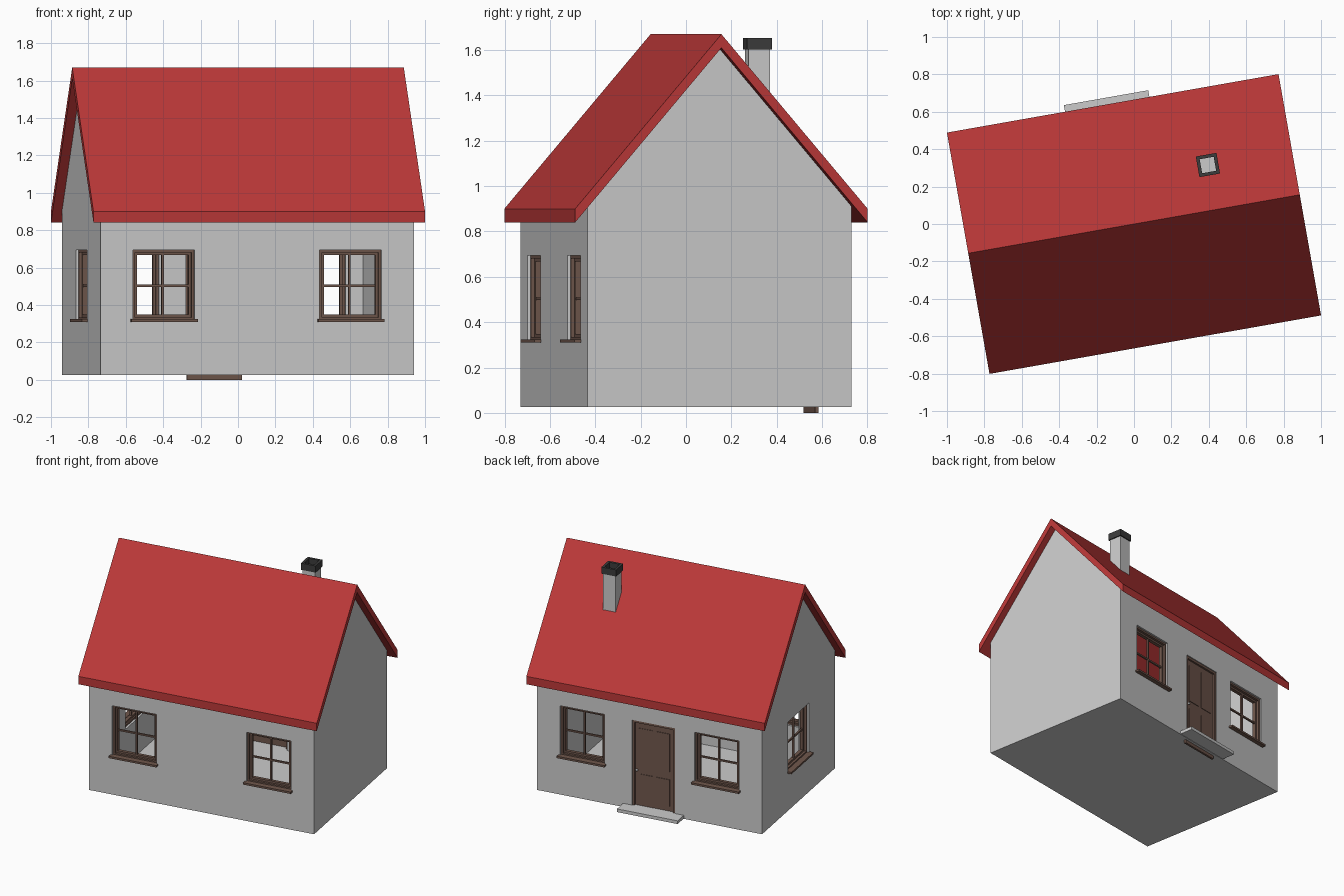
import bpy, bmesh
from math import radians
from mathutils import Matrix

if "Cube" in bpy.data.objects:
    bpy.data.objects.remove(bpy.data.objects["Cube"])

L, W = 0.85, 0.591            # half length and half depth of the walls
T = 0.08                      # wall thickness
BASE = 0.025
WIN_W, WIN_Z0, WIN_Z1 = 0.335, 0.32, 0.695
DOOR_X, DOOR_W = -0.03, 0.325


def material(name, rgb):
    m = bpy.data.materials.new(name)
    m.diffuse_color = (*rgb, 1)
    m.use_nodes = True
    m.node_tree.nodes["Principled BSDF"].inputs["Base Color"].default_value = m.diffuse_color
    return m


RED = material("roof_red", (0.5, 0.04, 0.04))
BROWN = material("wood_brown", (0.16, 0.095, 0.072))
DARK = material("dark_cap", (0.045, 0.045, 0.045))


def finish(name, bm, mat=None, matrix=None):
    bmesh.ops.recalc_face_normals(bm, faces=bm.faces)
    me = bpy.data.meshes.new(name)
    bm.to_mesh(me)
    bm.free()
    if matrix:
        me.transform(matrix)
    if mat:
        me.materials.append(mat)
    ob = bpy.data.objects.new(name, me)
    bpy.context.collection.objects.link(ob)
    return ob


def boxes(name, spans, mat=None, matrix=None):
    """One object from several (x0, x1, y0, y1, z0, z1) boxes."""
    bm = bmesh.new()
    for x0, x1, y0, y1, z0, z1 in spans:
        m = Matrix.Translation(((x0 + x1) / 2, (y0 + y1) / 2, (z0 + z1) / 2))
        bmesh.ops.create_cube(bm, size=1, matrix=m @ Matrix.Diagonal((x1 - x0, y1 - y0, z1 - z0, 1)))
    return finish(name, bm, mat, matrix)


def prism(name, profile, half, mat=None):
    """Extrude a y-z profile along x."""
    bm = bmesh.new()
    f = bm.faces.new([bm.verts.new((-half, y, z)) for y, z in profile])
    ext = bmesh.ops.extrude_face_region(bm, geom=[f])["geom"]
    bmesh.ops.translate(bm, vec=(2 * half, 0, 0),
                        verts=[g for g in ext if isinstance(g, bmesh.types.BMVert)])
    return finish(name, bm, mat)


def cut(ob, cutter):
    cutter.hide_render = True
    mod = ob.modifiers.new("cut", "BOOLEAN")
    mod.operation, mod.solver, mod.object = "DIFFERENCE", "EXACT", cutter
    bpy.context.view_layer.objects.active = ob
    bpy.ops.object.modifier_apply(modifier=mod.name)
    bpy.data.objects.remove(cutter)


# Gabled wall shell, open to the roof
walls = prism("walls", [(-W, BASE), (W, BASE), (W, 0.912), (0, 1.607), (-W, 0.912)], L)
cut(walls, boxes("room_cutter", [(T - L, L - T, T - W, W - T, 0.05, 2)]))

# Roof with vertical eaves
prism("roof", [(-0.655, 0.84), (-0.655, 0.9), (0, 1.67), (0.655, 0.9), (0.655, 0.84), (0, 1.61)],
      0.9, RED)

# Windows: origin on outer wall face, +y pointing inwards
places = [("front_left", -0.507, -W, 0), ("front_right", 0.507, -W, 0),
          ("back_left", -0.507, W, 180), ("back_right", 0.507, W, 180),
          ("side", -L, 0, -90)]
h = WIN_W / 2
zm = 0.503


def ring(w, z0, z1, t, y0, y1):
    return [(-w, -w + t, y0, y1, z0, z1), (w - t, w, y0, y1, z0, z1),
            (t - w, w - t, y0, y1, z0, z0 + t), (t - w, w - t, y0, y1, z1 - t, z1)]


for tag, x, y, deg in places:
    m = Matrix.Translation((x, y, 0)) @ Matrix.Rotation(radians(deg), 4, "Z")
    cut(walls, boxes("window_cutter", [(-h, h, -0.1, T + 0.05, WIN_Z0, WIN_Z1)], None, m))
    boxes(tag + "_window_frame",
          ring(h, WIN_Z0, WIN_Z1, 0.014, 0.013, 0.065)
          + ring(h - 0.014, WIN_Z0 + 0.014, WIN_Z1 - 0.014, 0.014, 0.03, 0.055)
          + [(-0.006, 0.006, 0.032, 0.048, WIN_Z0 + 0.02, WIN_Z1 - 0.02),
             (0.02 - h, h - 0.02, 0.034, 0.046, zm - 0.006, zm + 0.006)], BROWN, m)
    boxes(tag + "_window_sill", [(-0.18, 0.18, -0.03, 0.02, 0.31, 0.324)], BROWN, m)

# Door with frame, raised panels, knob and step, on the back wall
m = Matrix.Translation((DOOR_X, W, 0)) @ Matrix.Rotation(radians(180), 4, "Z")
d = DOOR_W / 2
cut(walls, boxes("door_cutter", [(-d, d, -0.1, T + 0.05, 0.05, WIN_Z1)], None, m))
boxes("door_frame", [(-d, -d + 0.018, 0.006, 0.06, 0.05, WIN_Z1),
                     (d - 0.018, d, 0.006, 0.06, 0.05, WIN_Z1),
                     (0.018 - d, d - 0.018, 0.006, 0.06, WIN_Z1 - 0.018, WIN_Z1)], BROWN, m)
boxes("door_leaf", [(-0.15, 0.15, 0.019, 0.034, 0, 0.685)], BROWN, m)
boxes("door_panels", [(sx - 0.05, sx + 0.05, 0.015, 0.021, z0, z1)
                      for sx in (-0.065, 0.065) for z0, z1 in ((0.09, 0.29), (0.35, 0.635))], BROWN, m)
bm = bmesh.new()
bmesh.ops.create_uvsphere(bm, u_segments=12, v_segments=8, radius=0.009,
                          matrix=Matrix.Translation((-0.13, 0.008, 0.32)))
for f in bm.faces:
    f.smooth = True
finish("door_knob", bm, None, m)
boxes("door_step", [(-0.229, 0.229, -0.1, 0.03, 0.028, 0.052)], None, m)

# Chimney and hollow cap
m = Matrix.Translation((0.444, 0.242, 0))
boxes("chimney", [(-0.048, 0.048, -0.048, 0.048, 1.29, 1.61)], None, m)
cap = boxes("chimney_cap", [(-0.056, 0.056, -0.056, 0.056, 1.603, 1.653)], DARK, m)
cut(cap, boxes("flue_cutter", [(-0.038, 0.038, -0.038, 0.038, 1.5, 1.8)], None, m))

# The whole house is turned slightly
for ob in bpy.context.scene.objects:
    ob.data.transform(Matrix.Rotation(radians(10), 4, "Z"))
